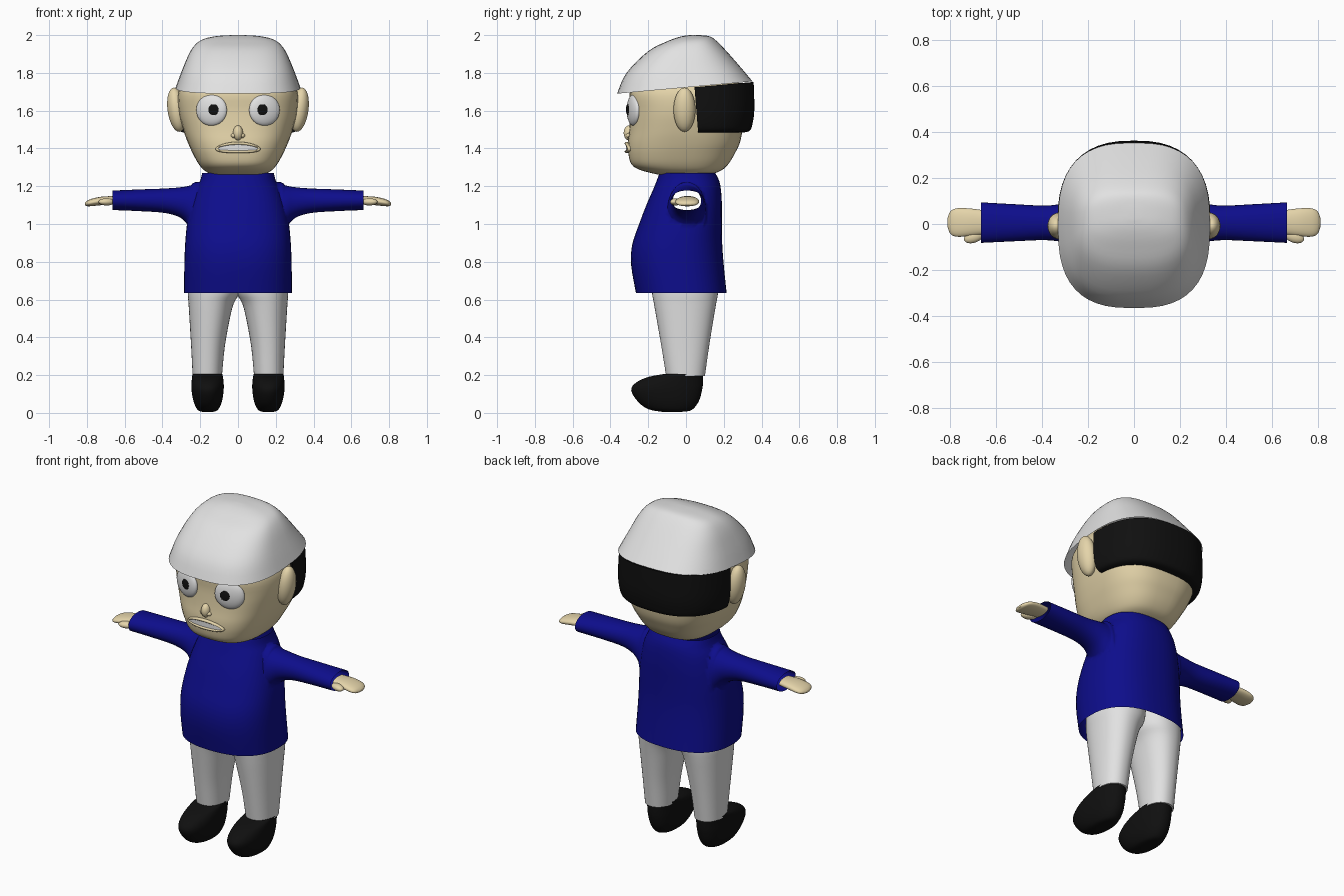
import bpy, bmesh, math
from mathutils import Vector, Matrix

if "Cube" in bpy.data.objects:
    bpy.data.objects.remove(bpy.data.objects["Cube"])


def material(name, rgb):
    m = bpy.data.materials.new(name)
    m.diffuse_color = (*rgb, 1)
    m.use_nodes = True
    m.node_tree.nodes["Principled BSDF"].inputs["Base Color"].default_value = m.diffuse_color
    return m


SKIN = material("skin", (0.78, 0.66, 0.40))
WHITE = material("white cloth", (0.76, 0.76, 0.76))
BLUE = material("blue cloth", (0.004, 0.004, 0.26))
BLACK = material("black", (0.005, 0.005, 0.005))


def finish(bm, name, mat, angle=50):
    bmesh.ops.recalc_face_normals(bm, faces=bm.faces[:])
    me = bpy.data.meshes.new(name)
    bm.to_mesh(me)
    bm.free()
    me.materials.append(mat)
    for p in me.polygons:
        p.use_smooth = True
    me.set_sharp_from_angle(angle=math.radians(angle))
    ob = bpy.data.objects.new(name, me)
    bpy.context.collection.objects.link(ob)
    return ob


def spow(v, e):
    return math.copysign(abs(v) ** e, v)


def level_ring(p, n, seg=48):
    """Horizontal rounded section: x0, x1, y0, y1, z at y0, z at y1."""
    x0, x1, y0, y1, z0, z1 = p
    out = []
    for i in range(seg):
        a = 2 * math.pi * i / seg
        u, v = spow(math.cos(a), 2 / n), spow(math.sin(a), 2 / n)
        t = (v + 1) / 2
        out.append(Vector(((x0 + x1) / 2 + u * (x1 - x0) / 2, y0 + t * (y1 - y0), z0 + t * (z1 - z0))))
    return out


def side_ring(p, n, seg=32):
    """Upright section across x: x, y0, y1, z0, z1."""
    x, y0, y1, z0, z1 = p
    return [Vector((x, v.x, v.y)) for v in level_ring((y0, y1, z0, z1, 0, 0), n, seg)]


def smooth_rows(rows, steps=4):
    """Catmull-Rom refinement of section parameters."""
    out = []
    for i in range(len(rows) - 1):
        q = [rows[max(i - 1, 0)], rows[i], rows[i + 1], rows[min(i + 2, len(rows) - 1)]]
        for k in range(steps):
            t = k / steps
            out.append([0.5 * (2 * b + (c - a) * t + (2 * a - 5 * b + 4 * c - d) * t * t
                               + (3 * b - a - 3 * c + d) * t ** 3) for a, b, c, d in zip(*q)])
    return out + [list(rows[-1])]


def loft(rows, ring=level_ring, n=2.4, first=True, last=True, sx=1):
    bm = bmesh.new()
    loops = []
    for p in smooth_rows(rows):
        loops.append([bm.verts.new((v.x * sx, v.y, v.z)) for v in ring(p, n)])
    for a, b in zip(loops, loops[1:]):
        for i in range(len(a)):
            j = (i + 1) % len(a)
            bm.faces.new((a[i], a[j], b[j], b[i]))
    if first:
        bm.faces.new(loops[0])
    if last:
        bm.faces.new(loops[-1])
    return bm


def sym(rows):
    return [(-r[0], *r) for r in rows]


def ellipsoid(name, mat, loc, rad, yaw=0, tilt=0):
    bm = bmesh.new()
    m = (Matrix.Translation(loc) @ Matrix.Rotation(yaw, 4, 'Z') @ Matrix.Rotation(tilt, 4, 'Y')
         @ Matrix.Diagonal((*rad, 1)))
    bmesh.ops.create_uvsphere(bm, u_segments=32, v_segments=16, radius=1, matrix=m)
    return finish(bm, name, mat, 80)


# Head
finish(loft(sym([
    (0.14, -0.15, 0.13, 1.262, 1.262), (0.18, -0.24, 0.19, 1.285, 1.285),
    (0.21, -0.288, 0.23, 1.315, 1.325), (0.24, -0.305, 0.262, 1.37, 1.38),
    (0.265, -0.308, 0.285, 1.43, 1.43), (0.29, -0.30, 0.30, 1.50, 1.50),
    (0.315, -0.295, 0.315, 1.60, 1.60), (0.315, -0.297, 0.31, 1.70, 1.70),
    (0.27, -0.25, 0.25, 1.78, 1.78)]), n=2.7), "head", SKIN)

# Hair wrapping the back of the head
bm = loft(sym([
    (0.27, -0.28, 0.28, 1.482, 1.482), (0.312, -0.32, 0.335, 1.492, 1.492),
    (0.328, -0.34, 0.352, 1.53, 1.53), (0.332, -0.345, 0.362, 1.61, 1.61),
    (0.326, -0.345, 0.358, 1.69, 1.752)]), n=2.5)
cut = bmesh.ops.bisect_plane(bm, geom=bm.verts[:] + bm.edges[:] + bm.faces[:], dist=1e-5,
                             plane_co=(0, 0.055, 1.6), plane_no=(0, -1, -0.08), clear_outer=True)
bmesh.ops.holes_fill(bm, edges=[e for e in cut["geom_cut"] if isinstance(e, bmesh.types.BMEdge)], sides=0)
finish(bm, "hair", BLACK)

# Cap, open underneath
finish(loft(sym([
    (0.33, -0.365, 0.352, 1.69, 1.755), (0.295, -0.315, 0.285, 1.80, 1.835),
    (0.25, -0.20, 0.21, 1.915, 1.92), (0.20, -0.10, 0.155, 1.967, 1.975),
    (0.12, -0.03, 0.12, 1.992, 1.995), (0.03, 0.02, 0.07, 2.0, 2.0)]),
    n=2.7, first=False), "cap", WHITE, 60)

# Ears and eyes
for s, side in ((-1, "left"), (1, "right")):
    ellipsoid("ear_" + side, SKIN, (s * 0.325, -0.008, 1.605), (0.048, 0.058, 0.118), tilt=s * 0.14)
    yaw, c = s * 0.3, Vector((s * 0.14, -0.278, 1.603))
    ellipsoid("eye_" + side, WHITE, c, (0.085, 0.028, 0.083), yaw)
    offset = Matrix.Rotation(yaw, 3, 'Z') @ Vector((-s * 0.018, -0.026, 0.002))
    ellipsoid("pupil_" + side, BLACK, c + offset, (0.029, 0.005, 0.029), yaw)

# Nose
ellipsoid("nose", SKIN, (0, -0.30, 1.482), (0.026, 0.03, 0.04))
for s, side in ((-1, "left"), (1, "right")):
    ellipsoid("nostril_" + side, SKIN, (s * 0.022, -0.300, 1.468), (0.015, 0.018, 0.013))

# Mouth: teeth plate within a rounded lip ring, both bent around the face
SEG = 40


def mouth_point(a, w, h, y):
    x = w * math.cos(a)
    return Vector((x, y + 1.1 * x * x, 1.405 + h * math.sin(a) - 0.6 * x * x))


bm = bmesh.new()
rings = [[bm.verts.new(mouth_point(2 * math.pi * i / SEG, 0.112, h, -0.318)) for i in range(SEG)]
         for h in (0.02,)]
for i in range(SEG // 2):
    quad = [rings[0][k % SEG] for k in (i, i + 1, SEG - i - 1, SEG - i)]
    quad = list(dict.fromkeys(quad))
    if len(quad) > 2:
        bm.faces.new(quad)
finish(bm, "teeth", WHITE)

bm = bmesh.new()
tube = []
for i in range(SEG):
    a = 2 * math.pi * i / SEG
    tube.append([])
    for k in range(10):
        b = 2 * math.pi * k / 10
        p = mouth_point(a, 0.112 + 0.008 * math.cos(b), 0.022 + 0.008 * math.cos(b), -0.314)
        p.y -= 0.011 * math.sin(b)
        tube[-1].append(bm.verts.new(p))
for i in range(SEG):
    a, b = tube[i], tube[(i + 1) % SEG]
    for k in range(10):
        bm.faces.new((a[k], a[(k + 1) % 10], b[(k + 1) % 10], b[k]))
finish(bm, "lips", SKIN, 80)

# Shirt: torso and sleeves united, then opened at collar, hem and cuffs
shirt = finish(loft(sym([
    (0.286, -0.265, 0.215, 0.635, 0.635), (0.284, -0.29, 0.20, 0.78, 0.78),
    (0.28, -0.285, 0.192, 0.89, 0.89), (0.27, -0.248, 0.19, 1.0, 1.0),
    (0.25, -0.21, 0.19, 1.10, 1.10), (0.225, -0.175, 0.185, 1.18, 1.18),
    (0.20, -0.155, 0.175, 1.23, 1.23), (0.19, -0.14, 0.155, 1.27, 1.27)])), "shirt", BLUE)
half = [(0.665, -0.082, 0.094, 1.074, 1.177), (0.52, -0.075, 0.086, 1.068, 1.183),
        (0.385, -0.07, 0.08, 1.058, 1.188), (0.30, -0.08, 0.09, 1.03, 1.195),
        (0.25, -0.095, 0.10, 0.97, 1.205), (0.19, -0.10, 0.11, 0.88, 1.225)]
sleeves = finish(loft(half + [(-r[0], *r[1:]) for r in reversed(half)], side_ring, 2.1), "sleeves", BLUE)
mod = shirt.modifiers.new("union", 'BOOLEAN')
mod.operation, mod.solver, mod.object = 'UNION', 'EXACT', sleeves
result = bpy.data.meshes.new_from_object(shirt.evaluated_get(bpy.context.evaluated_depsgraph_get()))
shirt.modifiers.clear()
bm = bmesh.new()
bm.from_mesh(result)
ends = [f for f in bm.faces if all(abs(v.co.x) > 0.664 for v in f.verts)
        or all(v.co.z < 0.636 for v in f.verts) or all(v.co.z > 1.269 for v in f.verts)]
bmesh.ops.delete(bm, geom=ends, context='FACES')
bpy.data.objects.remove(sleeves)
bpy.data.objects.remove(shirt)
finish(bm, "shirt", BLUE, 60)

# Limbs, built once and mirrored
for s, side in ((-1, "left"), (1, "right")):
    finish(loft([
        (0.085, 0.24, -0.105, 0.10, 0.195, 0.195), (0.07, 0.248, -0.13, 0.122, 0.35, 0.35),
        (0.043, 0.257, -0.156, 0.146, 0.50, 0.50), (0.022, 0.262, -0.17, 0.16, 0.58, 0.58),
        (-0.01, 0.266, -0.18, 0.17, 0.64, 0.64), (-0.02, 0.26, -0.18, 0.17, 0.72, 0.72)],
        n=2.2, sx=s), "trouser_leg_" + side, WHITE)
    finish(loft([
        (0.13, 0.19, -0.13, -0.02, 0.006, 0.006), (0.105, 0.215, -0.20, 0.03, 0.02, 0.015),
        (0.085, 0.235, -0.255, 0.067, 0.06, 0.06), (0.076, 0.246, -0.29, 0.085, 0.12, 0.12),
        (0.076, 0.246, -0.265, 0.09, 0.16, 0.16), (0.08, 0.243, -0.20, 0.091, 0.19, 0.19),
        (0.083, 0.241, -0.11, 0.09, 0.207, 0.207)], n=2.2, sx=s), "shoe_" + side, BLACK)
    finish(loft([
        (0.655, -0.045, 0.06, 1.105, 1.148), (0.72, -0.053, 0.068, 1.10, 1.145),
        (0.77, -0.055, 0.068, 1.095, 1.135), (0.797, -0.043, 0.055, 1.094, 1.124),
        (0.81, -0.01, 0.025, 1.10, 1.112)], side_ring, 2.2, sx=s), "hand_" + side, SKIN)
    ellipsoid("thumb_" + side, SKIN, (s * 0.695, -0.055, 1.117), (0.045, 0.026, 0.019), yaw=-s * 0.35)
